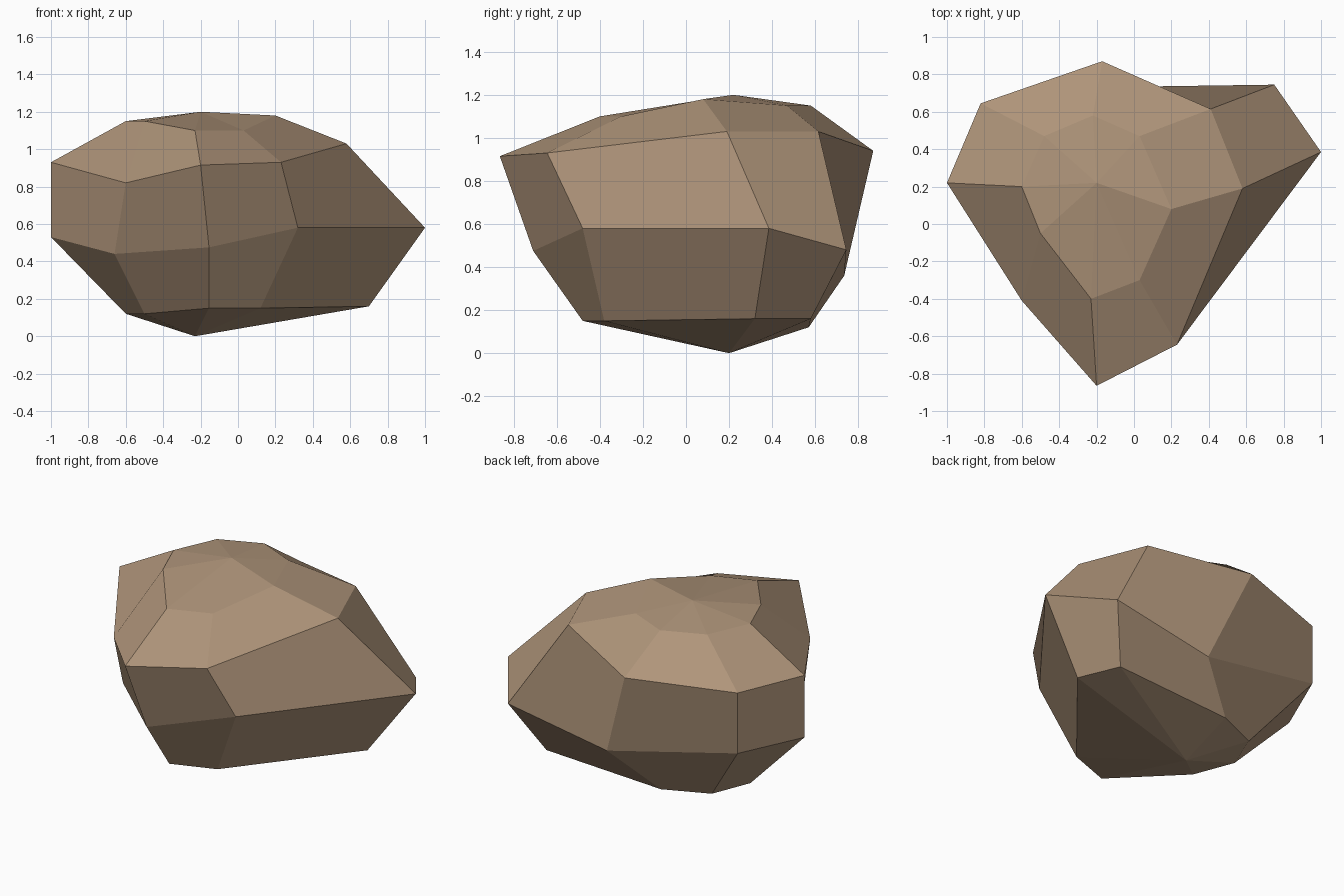
import bpy
import bmesh

# Remove the default object
default_cube = bpy.data.objects.get("Cube")
if default_cube is not None:
    bpy.data.objects.remove(default_cube, do_unlink=True)


def make_material(name, colour):
    """One plain flat colour for the viewport and for the render."""
    material = bpy.data.materials.new(name)
    material.use_nodes = True
    material.diffuse_color = colour
    shader = material.node_tree.nodes["Principled BSDF"]
    shader.inputs["Base Color"].default_value = colour
    shader.inputs["Roughness"].default_value = 0.9
    return material


def loft_sections(name, bottom, sections, top, material):
    """Skin closed cross-sections from bottom to top, with a pole at each end."""
    mesh_builder = bmesh.new()
    low_pole = mesh_builder.verts.new(bottom)
    high_pole = mesh_builder.verts.new(top)
    rings = [[mesh_builder.verts.new(point) for point in section]
             for section in sections]

    # Fans that close the two ends
    count = len(rings[0])
    for i in range(count):
        j = (i + 1) % count
        mesh_builder.faces.new((low_pole, rings[0][j], rings[0][i]))
        mesh_builder.faces.new((high_pole, rings[-1][i], rings[-1][j]))

        # Four-sided facets, started so that each folds from lower j to upper i
        for lower, upper in zip(rings, rings[1:]):
            mesh_builder.faces.new((lower[j], upper[j], upper[i], lower[i]))

    bmesh.ops.recalc_face_normals(mesh_builder, faces=mesh_builder.faces)
    mesh = bpy.data.meshes.new(name)
    mesh_builder.to_mesh(mesh)
    mesh_builder.free()
    mesh.materials.append(material)
    rock = bpy.data.objects.new(name, mesh)
    bpy.context.collection.objects.link(rock)
    return rock


# Every section starts on the right (-x) and runs round past the front
base = [(-.6, .2, .12), (-.5, -.06, .12), (-.155, -.48, .15), (.12, -.38, .15),
        (.7, .32, .16), (.59, .58, .16), (-.22, .57, .12), (-.5, .45, .12)]

waist = [(-1, .22, .53), (-.66, -.23, .44), (-.155, -.71, .475), (.32, -.48, .58),
         (1, .385, .58), (.75, .745, .48), (.05, .735, .36), (-.82, .645, .54)]

shoulder = [(-1, .22, .93), (-.6, -.41, .82), (-.2, -.865, .915), (.23, -.645, .93),
            (.58, .19, 1.03), (.41, .615, 1.03), (-.17, .87, .94), (-.82, .645, .93)]

crown = [(-.6, .2, 1.15), (-.5, -.05, 1.15), (-.23, -.4, 1.1), (.03, -.3, 1.1),
         (.2, .08, 1.18), (.03, .47, 1.15), (-.22, .58, 1.15), (-.48, .47, 1.15)]

# Faceted boulder
stone = make_material("warm brown stone", (.43, .3, .195, 1))
loft_sections("boulder", (-.23, .2, 0), [base, waist, shoulder, crown],
              (-.2, .22, 1.2), stone)
